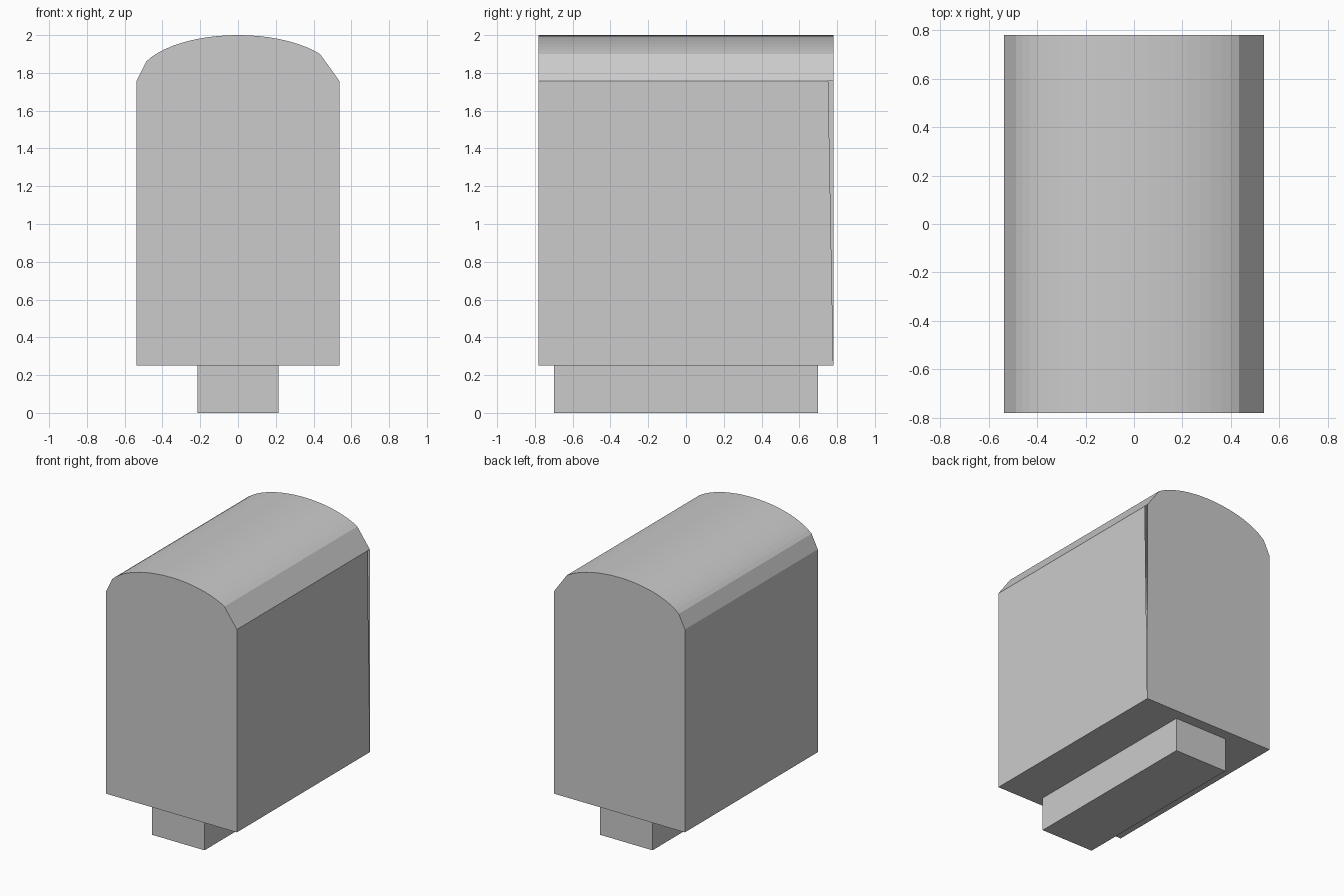
import bpy, bmesh, math

if "Cube" in bpy.data.objects:
    bpy.data.objects.remove(bpy.data.objects["Cube"])


def make_object(name, bm):
    mesh = bpy.data.meshes.new(name)
    bm.to_mesh(mesh)
    bm.free()
    obj = bpy.data.objects.new(name, mesh)
    bpy.context.collection.objects.link(obj)
    return obj


# Arched body: half-ellipse roof with uneven shoulder chamfers
half_w, half_d, floor_z, wall_z, rise = 0.537, 0.78, 0.25, 1.757, 0.243
angles = [0] + [36 + 5.95 * i for i in range(21)] + [180]
profile = [(-half_w, floor_z), (half_w, floor_z)]
profile += [(half_w * math.cos(math.radians(a)),
             wall_z + rise * math.sin(math.radians(a))) for a in angles]

bm = bmesh.new()
front = [bm.verts.new((x, -half_d, z)) for x, z in profile]
back = [bm.verts.new((x, half_d, z)) for x, z in profile]
bm.faces.new(front)
bm.faces.new(back[::-1])
# Right wall stops just short of the back edge, leaving a narrow open sliver
seam = bm.verts.new((half_w, 0.753, wall_z))
for i in range(len(profile)):
    j = (i + 1) % len(profile)
    if i == 1:
        bm.faces.new((front[i], back[i], seam, front[j]))
    else:
        bm.faces.new((front[i], back[i], back[j], front[j]))
bmesh.ops.recalc_face_normals(bm, faces=bm.faces)
make_object("arched_body", bm)

# Narrow plinth under the body
bm = bmesh.new()
bmesh.ops.create_cube(bm, size=1)
bmesh.ops.scale(bm, vec=(0.43, 1.40, 0.25), verts=bm.verts)
bmesh.ops.translate(bm, vec=(0, 0, 0.125), verts=bm.verts)
make_object("base_plinth", bm)
